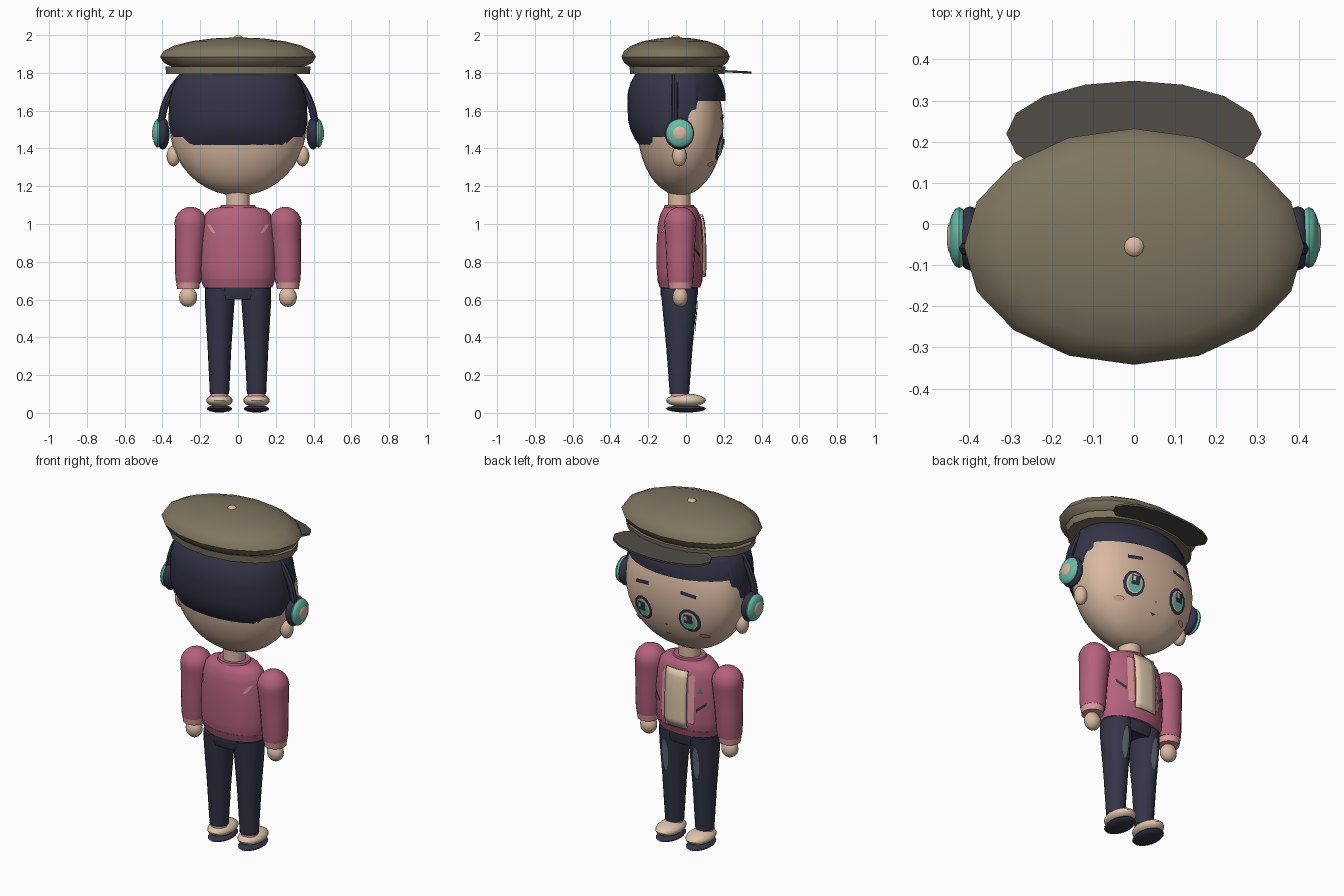
import bpy, bmesh, math
from mathutils import Matrix, Vector

if "Cube" in bpy.data.objects:
    bpy.data.objects.remove(bpy.data.objects["Cube"])

def mat(name, r, g, b):
    m = bpy.data.materials.new(name)
    m.diffuse_color = (r, g, b, 1)
    m.use_nodes = True
    m.node_tree.nodes["Principled BSDF"].inputs["Base Color"].default_value = m.diffuse_color
    return m

OLIVE = mat("olive", .21, .175, .115)
BRIM = mat("dark_brown", .08, .07, .06)
NAVY = mat("navy", .034, .034, .064)
SKIN = mat("skin", .70, .49, .36)
PINK = mat("rose", .45, .12, .20)
LIGHT = mat("light_pink", .72, .32, .33)
TEAL = mat("teal", .14, .50, .39)
CREAM = mat("cream", .74, .57, .42)
SLATE = mat("slate", .12, .15, .19)

def finish(name, bm, m, angle=40):
    bmesh.ops.recalc_face_normals(bm, faces=bm.faces)
    me = bpy.data.meshes.new(name)
    bm.to_mesh(me)
    bm.free()
    me.materials.append(m)
    me.shade_smooth()
    me.set_sharp_from_angle(angle=math.radians(angle))
    ob = bpy.data.objects.new(name, me)
    bpy.context.collection.objects.link(ob)
    return ob

def ellipsoid(name, c, r, m, u=16, v=10, axis='Z'):
    bm = bmesh.new()
    bmesh.ops.create_uvsphere(bm, u_segments=u, v_segments=v, radius=1)
    if axis == 'X':
        bm.transform(Matrix.Rotation(math.pi / 2, 4, 'Y'))
    bm.transform(Matrix.Translation(c) @ Matrix.Diagonal((*r, 1)))
    return finish(name, bm, m)

def skin_rings(bm, rings, caps=True):
    rows = [[bm.verts.new(p) for p in ring] for ring in rings]
    n = len(rows[0])
    for a, b in zip(rows, rows[1:]):
        for i in range(n):
            bm.faces.new((a[i], a[(i + 1) % n], b[(i + 1) % n], b[i]))
    if caps:
        bm.faces.new(rows[0])
        bm.faces.new(rows[-1])

def loft(name, rings, m, n=20, power=2):
    """Stack of elliptical rings (z, cx, cy, rx, ry); power squares off the front half."""
    out = []
    for z, cx, cy, rx, ry in rings:
        ring = []
        for i in range(n):
            a = 2 * math.pi * i / n
            c, s = math.cos(a), math.sin(a)
            e = 2 / power if s > 0 else 1
            ring.append((cx + rx * math.copysign(abs(c) ** e, c),
                         cy + ry * math.copysign(abs(s) ** e, s), z))
        out.append(ring)
    bm = bmesh.new()
    skin_rings(bm, out)
    return finish(name, bm, m)

def interp(table, z):
    for (z0, *a), (z1, *b) in zip(table, table[1:]):
        if z <= z1:
            t = max(0, (z - z0) / (z1 - z0))
            return [p + (q - p) * t for p, q in zip(a, b)]
    return table[-1][1:]

def decal(name, pts, surf, off, m):
    """Thin fan plate laid on a surface y = surf(x, z)."""
    bm = bmesh.new()
    n = len(pts)
    mid = (sum(p[0] for p in pts) / n, sum(p[1] for p in pts) / n)
    v = [bm.verts.new((x, surf(x, z) + off, z)) for x, z in [mid] + pts]
    for i in range(n):
        bm.faces.new((v[0], v[1 + i], v[1 + (i + 1) % n]))
    return finish(name, bm, m)

def oval(cx, cz, rx, rz, n=12):
    return [(cx + rx * math.cos(2 * math.pi * i / n), cz + rz * math.sin(2 * math.pi * i / n))
            for i in range(n)]

def rect(cx, cz, w, h, slant=0):
    return [(cx - w, cz - h - slant), (cx + w, cz - h + slant),
            (cx + w, cz + h + slant), (cx - w, cz + h - slant)]

# Head: lofted egg with a flatter face
HX, HY, HZ, POW = .362, .228, .37, 2.5
head = []
for i in range(1, 20):
    a = math.pi * i / 20
    f = math.sin(a)
    head.append((1.52 - HZ * math.cos(a), 0, -.03, HX * f, HY * f))
loft("head", head, SKIN, 32, POW)

def face(x, z):
    f = math.sqrt(max(.01, 1 - ((z - 1.52) / HZ) ** 2))
    return -.03 + HY * f * max(0, 1 - abs(x / (HX * f)) ** POW) ** (1 / POW)

# Hair: shell whose hem is high over the face, low at the nape
HAIR = [(1.40, .325, .185), (1.47, .355, .235), (1.54, .368, .257), (1.65, .365, .26),
        (1.70, .355, .258), (1.76, .335, .24), (1.80, .30, .215)]
angles = sorted([2 * math.pi * i / 32 for i in range(32)] +
                [math.radians(d) for d in (24, 25, 155, 156)])
rows = []
for k in range(9):
    row = []
    for a in angles:
        s = math.sin(a)
        hem = 1.65 if s > .415 else 1.50 if s > -.05 else 1.46 if s > -.6 else 1.40
        z = hem + (1.80 - hem) * k / 8
        rx, ry = interp(HAIR, z)
        row.append((rx * math.cos(a), -.05 + ry * s, z))
    rows.append(row)
bm = bmesh.new()
skin_rings(bm, rows, False)
bm.faces.new([bm.verts.new(p) for p in rows[-1]])
finish("hair", bm, NAVY, 35)

# Cap: crown, band, brim, button
ellipsoid("cap_crown", (0, -.055, 1.885), (.413, .287, .103), OLIVE)
loft("cap_band", [(1.795, 0, -.045, .38, .25), (1.835, 0, -.045, .385, .255)], OLIVE, 16)
brim = loft("cap_brim", [(-.006, 0, 0, .31, .128), (.006, 0, 0, .31, .128)], BRIM, 16)
brim.location = (0, .22, 1.808)
brim.rotation_euler.x = -.05
ellipsoid("cap_button", (0, -.055, 1.985), (.025, .025, .014), SKIN, 12, 6)

# Headphone band: tube swept over the head
bm = bmesh.new()
sweep = []
for i in range(25):
    a = math.pi * i / 24
    d = Vector((math.cos(a), 0, math.sin(a)))
    c = Vector((0, -.06, 1.5)) + .408 * d
    sweep.append([c + d * .02 * math.cos(t) + Vector((0, .018 * math.sin(t), 0))
                  for t in [math.pi * j / 4 for j in range(8)]])
skin_rings(bm, sweep)
finish("headphone_band", bm, NAVY)

# Torso
TORSO = [(.67, .182, .108), (.70, .194, .118), (.76, .20, .123), (.90, .198, .123),
         (1.0, .188, .117), (1.05, .175, .105), (1.08, .145, .09), (1.09, .09, .08)]
loft("jacket", [(z, 0, -.032, rx, ry) for z, rx, ry in TORSO], PINK, 28)
loft("jacket_hem", [(.665, 0, -.032, .182, .108), (.705, 0, -.032, .196, .12)], PINK, 28)
loft("collar", [(1.075, 0, -.035, .10, .085), (1.10, 0, -.035, .09, .078)], PINK, 24)
loft("neck", [(1.06, 0, -.035, .062, .06), (1.2, 0, -.035, .062, .06)], SKIN, 16)

def chest(x, z, side=1):
    rx, ry = interp(TORSO, z)
    return -.032 + side * ry * math.sqrt(max(0, 1 - (x / rx) ** 2))

def back(x, z):
    return chest(x, z, -1)

def panel(name, x0, x1, z0, z1, off, m):
    """Curved plate following the chest, with thickness."""
    bm = bmesh.new()
    g = [[bm.verts.new((x, chest(x, z) + off, z)) for x in
          [x0 + (x1 - x0) * i / 4 for i in range(5)]]
         for z in [z0 + (z1 - z0) * j / 8 for j in range(9)]]
    for a, b in zip(g, g[1:]):
        for i in range(4):
            bm.faces.new((a[i], a[i + 1], b[i + 1], b[i]))
    ob = finish(name, bm, m)
    mod = ob.modifiers.new("thickness", 'SOLIDIFY')
    mod.thickness = .009
    mod.offset = 0

panel("shirt_front", -.068, .068, .72, 1.05, .012, CREAM)

# Pelvis
loft("trouser_waist", [(.60, 0, -.036, .165, .09), (.63, 0, -.036, .173, .1),
                       (.685, 0, -.036, .175, .1)], NAVY, 24)

for s, side in ((-1, "left"), (1, "right")):
    # Ear and headphone cup
    ellipsoid(side + "_ear", (s * .342, -.035, 1.36), (.036, .038, .055), SKIN)
    ellipsoid(side + "_cup", (s * .398, -.035, 1.48), (.036, .078, .086), NAVY, 20, 10, 'X')
    ellipsoid(side + "_cup_cover", (s * .425, -.033, 1.48), (.027, .074, .076), TEAL, 20, 10, 'X')
    ellipsoid(side + "_cup_button", (s * .447, -.033, 1.48), (.008, .038, .038), SKIN, 16, 6, 'X')

    # Eye, brow, cheek
    ex, ez = s * .15, 1.41
    decal(side + "_eye_outline", oval(ex, ez, .064, .072), face, .006, NAVY)
    decal(side + "_eye_white", oval(ex, ez, .048, .056), face, .010, CREAM)
    decal(side + "_iris", oval(ex, ez - .003, .039, .050), face, .014, TEAL)
    decal(side + "_pupil", rect(ex, ez + .014, .024, .027), face, .018, NAVY)
    decal(side + "_eye_shine", rect(ex + .012, ez + .02, .008, .012), face, .022, CREAM)
    decal(side + "_brow", rect(s * .15, 1.565, .045, .010, -s * .006), face, .008, NAVY)
    decal(side + "_cheek", oval(s * .215, 1.318, .028, .013, 10), face, .008, LIGHT)

    # Arm, cuff, hand
    arm = [(.69, .262, .066), (.72, .262, .07), (.85, .258, .076), (.98, .25, .083)]
    arm += [(1.005 + .086 * math.sin(t), .25, .086 * math.cos(t))
            for t in (0, .35, .7, 1.0, 1.25, 1.45)]
    loft(side + "_sleeve", [(z, s * x, -.03, r, r) for z, x, r in arm], PINK)
    loft(side + "_cuff", [(.655, s * .264, -.03, .058, .06),
                          (.70, s * .264, -.03, .064, .066)], LIGHT)
    ellipsoid(side + "_hand", (s * .264, -.03, .613), (.048, .042, .052), SKIN)

    # Jacket markings
    decal(side + "_back_mark", [(s * .165, 1.0), (s * .145, .995), (s * .118, .95),
                                (s * .14, .957)], back, -.006, LIGHT)
    decal(side + "_lapel", rect(s * .088, .89, .016, .14), chest, .008, LIGHT)
    decal(side + "_pocket_slit", rect(s * .14, .85, .024, .009, s * .02), chest, .007, NAVY)

    # Leg, faded patch, sock, shoe
    leg = [(.10, .098, .051, .051), (.35, .098, .063, .07), (.58, .097, .078, .092),
           (.66, .095, .08, .098)]
    loft(side + "_trouser_leg", [(z, s * x, -.035, rx, ry) for z, x, rx, ry in leg], NAVY)
    legs = lambda x, z: -.035 + interp(leg, z)[2] * math.sqrt(
        max(0, 1 - ((x - s * .097) / interp(leg, z)[1]) ** 2))
    decal(side + "_faded_patch", oval(s * .1, .51, .022, .10, 10), legs, .006, SLATE)
    loft(side + "_sock", [(.07, s * .098, -.032, .048, .05), (.125, s * .098, -.032, .044, .046)],
         LIGHT, 16)
    ellipsoid(side + "_shoe", (s * .098, 0, .066), (.07, .105, .036), CREAM, 20, 10)
    ellipsoid(side + "_sole", (s * .098, 0, .022), (.067, .105, .02), NAVY, 20, 8)

# Chest patch, nose and mouth
decal("chest_patch", [(-.15, .93), (-.12, .93), (-.135, .965)], chest, .007, SLATE)
decal("nose", oval(0, 1.35, .006, .006, 6), face, .008, LIGHT)
decal("mouth", [(-.02, 1.292), (.02, 1.292), (0, 1.28)], face, .008, NAVY)
